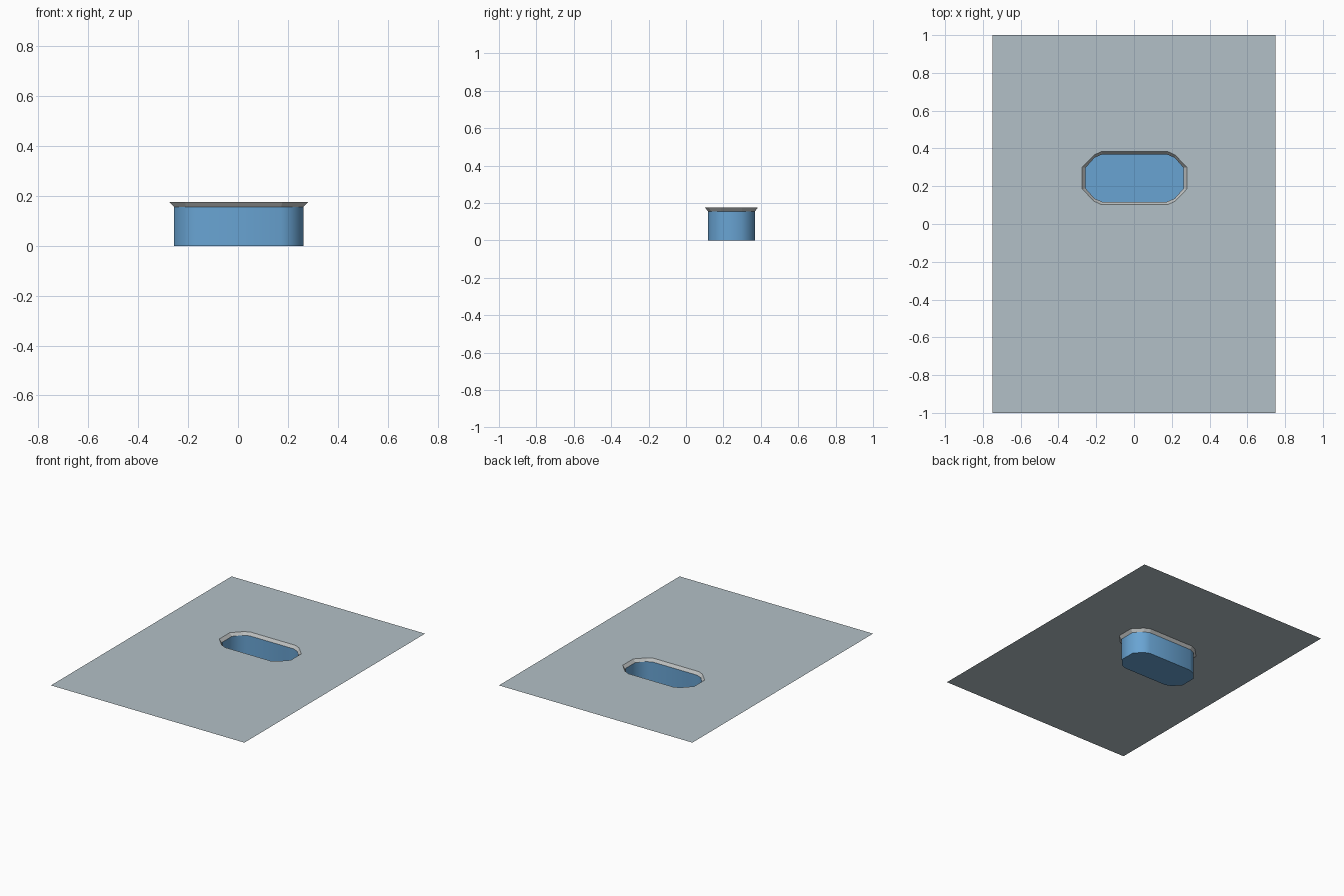
import bpy, bmesh

if "Cube" in bpy.data.objects:
    bpy.data.objects.remove(bpy.data.objects["Cube"])

TOP, LIP = 0.175, 0.155
CX, CY = 0.003, 0.243


def material(name, rgb):
    m = bpy.data.materials.new(name)
    m.diffuse_color = (*rgb, 1)
    m.use_nodes = True
    m.node_tree.nodes["Principled BSDF"].inputs["Base Color"].default_value = m.diffuse_color
    return m


def outline(quarter):
    """Mirror a quarter outline into a closed counter-clockwise loop."""
    q = quarter                       # runs from the top edge to the right end
    right_up = [(x, y) for x, y in reversed(q)]
    left_up = [(-x, y) for x, y in q]
    left_dn = [(-x, -y) for x, y in reversed(q)]
    right_dn = [(x, -y) for x, y in q]
    return [(CX + x, CY + y) for x, y in right_up + left_up + left_dn + right_dn]


def ring(bm, pts, z):
    return [bm.verts.new((x, y, z)) for x, y in pts]


def bridge(bm, low, high):
    """Side faces between two rings, facing into the basin."""
    n = len(low)
    for i in range(n):
        j = (i + 1) % n
        bm.faces.new((low[j], low[i], high[i], high[j]))


def finish(bm, name, mat):
    me = bpy.data.meshes.new(name)
    bm.to_mesh(me)
    bm.free()
    ob = bpy.data.objects.new(name, me)
    bpy.context.collection.objects.link(ob)
    me.materials.append(mat)
    return ob


deck_mat = material("pale blue grey", (0.45, 0.53, 0.57))
rim_mat = material("light grey", (0.52, 0.54, 0.54))
blue_mat = material("pool blue", (0.14, 0.37, 0.65))

outer = outline([(0.175, 0.141), (0.215, 0.122), (0.277, 0.058)])
inner = outline([(0.170, 0.126), (0.212, 0.108), (0.259, 0.055)])

# deck: flat sheet with the basin opening left out
bm = bmesh.new()
sheet = ring(bm, [(-.75, -1), (.75, -1), (.75, 1), (-.75, 1)], TOP)
hole = ring(bm, outer, TOP)
edges = [bm.edges.new((r[i], r[(i + 1) % len(r)]))
         for r in (sheet, hole) for i in range(len(r))]
bmesh.ops.triangle_fill(bm, edges=edges, use_beauty=True, use_dissolve=False,
                        normal=(0, 0, 1))
for f in bm.faces:
    f.normal_update()
    if f.normal.z < 0:
        f.normal_flip()
finish(bm, "deck", deck_mat)

# rim: sloping band around the opening
bm = bmesh.new()
bridge(bm, ring(bm, inner, LIP), ring(bm, outer, TOP))
finish(bm, "rim", rim_mat)

# basin: upright wall and flat floor
bm = bmesh.new()
floor = ring(bm, inner, 0)
bridge(bm, floor, ring(bm, inner, LIP))
bm.faces.new(floor)
basin = finish(bm, "basin", blue_mat)
bpy.context.view_layer.objects.active = basin
basin.select_set(True)
bpy.ops.object.shade_smooth_by_angle(angle=1.0)
